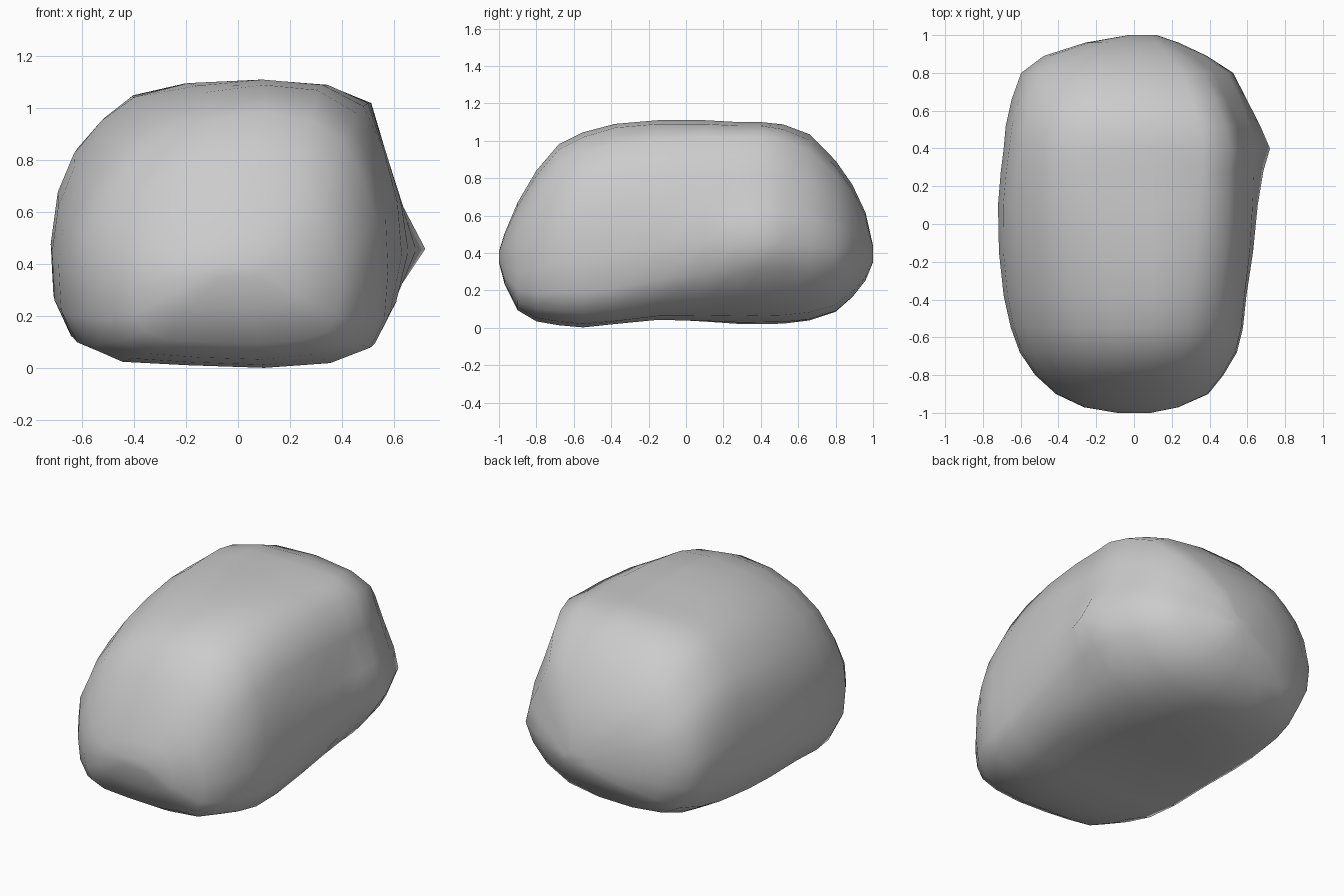
import bpy, bmesh

# Cross-section outlines (x, z), counter-clockwise from the right side
FRONT = [(.585, .38), (.575, .60), (.53, .80), (.45, .96), (.30, 1.05), (.10, 1.07), (-.12, 1.04),
         (-.32, .97), (-.48, .86), (-.59, .70), (-.65, .54), (-.67, .38), (-.66, .20), (-.60, .08),
         (-.46, .02), (-.20, .01), (.10, 0), (.36, .015), (.52, .075), (.575, .19)]
BACK = [(.69, .46), (.655, .62), (.59, .82), (.53, 1.02), (.38, 1.08), (.10, 1.10), (-.20, 1.095),
        (-.40, 1.05), (-.50, .97), (-.60, .86), (-.66, .72), (-.69, .50), (-.68, .30), (-.61, .12),
        (-.46, .04), (-.20, .02), (.08, .03), (.33, .065), (.52, .17), (.635, .31)]

# Stations along the rock: y, x min, x max, z min, z max
STATIONS = [(-1.0, -.09, .09, .35, .41), (-.97, -.27, .24, .23, .51), (-.90, -.42, .40, .09, .68),
            (-.80, -.53, .48, .03, .85), (-.68, -.61, .55, .01, .99), (-.55, -.655, .58, .0, 1.05),
            (-.38, -.69, .595, .02, 1.09), (-.15, -.715, .63, .04, 1.11), (.10, -.72, .655, .03, 1.11),
            (.28, -.705, .665, .02, 1.10), (.40, -.69, .67, .02, 1.10), (.52, -.68, .65, .02, 1.09),
            (.66, -.65, .60, .035, 1.04), (.80, -.60, .53, .08, .90), (.89, -.48, .39, .16, .77),
            (.96, -.26, .24, .25, .62), (1.0, -.03, .12, .35, .44)]


def normalise(outline):
    xs, zs = zip(*outline)
    fit = lambda v, vs: 2 * (v - min(vs)) / (max(vs) - min(vs)) - 1
    return [(fit(x, xs), fit(z, zs)) for x, z in outline]


def section(y, x0, x1, z0, z1):
    t = min(max((y + .45) / .9, 0), 1)
    t = t * t * (3 - 2 * t)
    end = max(0, (abs(y) - .4) / .6)
    ring = []
    for (a, b), (c, d) in zip(normalise(FRONT), normalise(BACK)):
        u, v = a + (c - a) * t, b + (d - b) * t
        soft = .16 if v > 0 else .07
        k = 1 - soft * end * abs(u * v)          # rounder corners towards the ends
        u, v = u * k, v * k
        ring.append([(x0 + x1) / 2 + u * (x1 - x0) / 2, y, (z0 + z1) / 2 + v * (z1 - z0) / 2])
    ring[0][0] += max(0, .05 - .25 * abs(y - .40))   # small knob on the right side
    return ring


# Rock: skin the stations and close both ends
bm = bmesh.new()
rings = [[bm.verts.new(p) for p in section(*s)] for s in STATIONS]
n = len(FRONT)
for r, s in zip(rings, rings[1:]):
    for i in range(n):
        j = (i + 1) % n
        bm.faces.new((r[i], r[j], s[j], s[i]))
bm.faces.new(rings[0])
bm.faces.new(rings[-1])
bmesh.ops.recalc_face_normals(bm, faces=bm.faces)
for f in bm.faces:
    f.smooth = True
mesh = bpy.data.meshes.new("rock")
bm.to_mesh(mesh)
bm.free()
rock = bpy.data.objects.new("rock", mesh)
bpy.context.collection.objects.link(rock)
